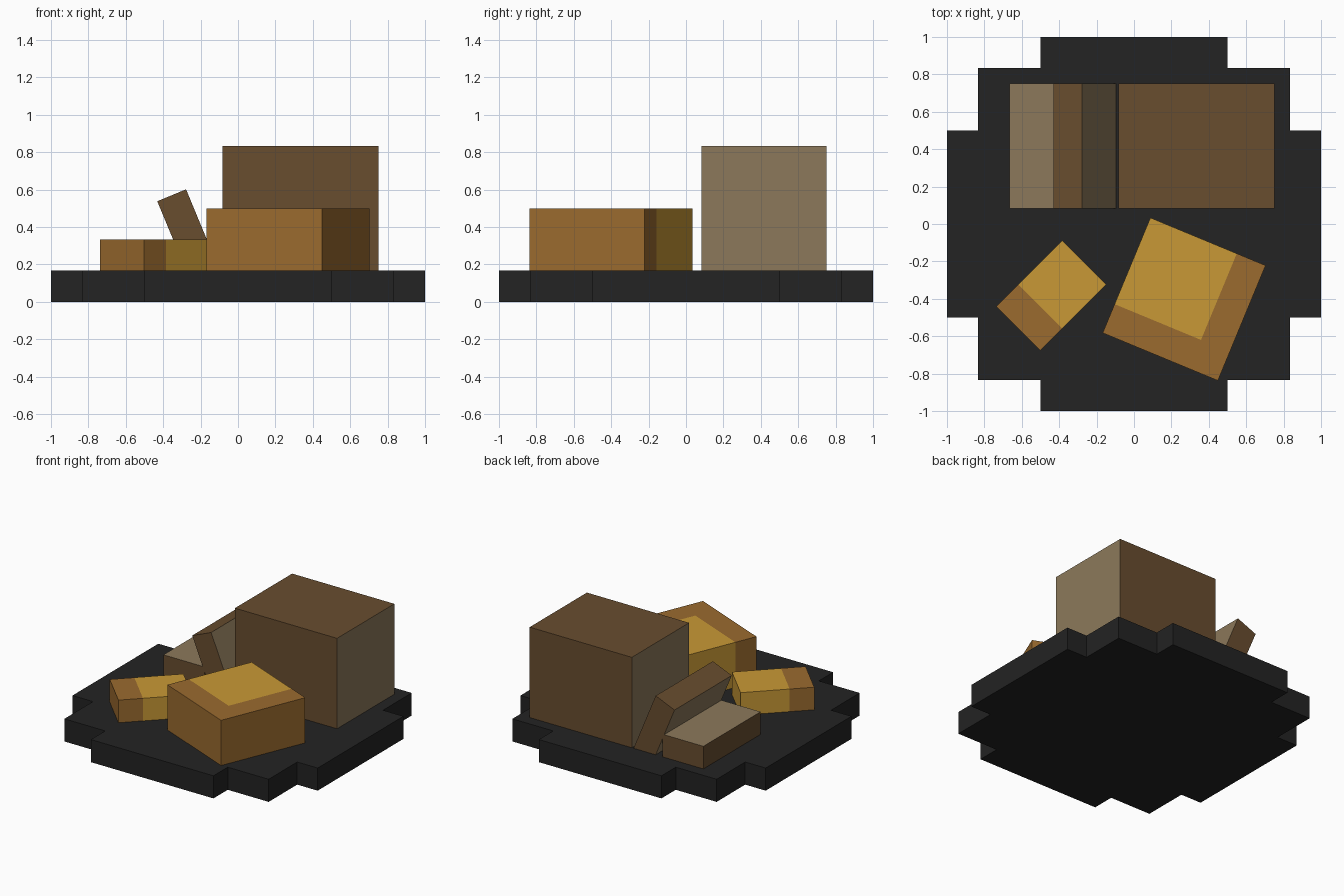
import bpy, bmesh, math
from mathutils import Vector, Matrix

if "Cube" in bpy.data.objects:
    bpy.data.objects.remove(bpy.data.objects["Cube"])


def make_material(name, rgb):
    """Flat material from 0-255 sRGB values."""
    def lin(c):
        c /= 255
        return c / 12.92 if c <= 0.04045 else ((c + 0.055) / 1.055) ** 2.4
    mat = bpy.data.materials.new(name)
    mat.diffuse_color = (*[lin(c) for c in rgb], 1)
    mat.use_nodes = True
    mat.node_tree.nodes["Principled BSDF"].inputs["Base Color"].default_value = mat.diffuse_color
    return mat


BLACK = make_material("charcoal", (35, 35, 35))
BROWN = make_material("dark_brown", (104, 77, 47))
TAN = make_material("tan", (140, 121, 91))
ORANGE = make_material("orange_brown", (155, 107, 47))
GOLD = make_material("gold", (201, 153, 54))


def finish(name, bm, mats, center=(0, 0, 0), axis='Z', angle=0):
    bmesh.ops.recalc_face_normals(bm, faces=bm.faces)
    mesh = bpy.data.meshes.new(name)
    bm.to_mesh(mesh)
    bm.free()
    for m in mats:
        mesh.materials.append(m)
    ob = bpy.data.objects.new(name, mesh)
    ob.matrix_world = Matrix.Translation(center) @ Matrix.Rotation(math.radians(angle), 4, axis)
    bpy.context.collection.objects.link(ob)
    return ob


def box(name, size, center, mats, rule, cuts=(), axis='Z', angle=0):
    """Box with optional plane cuts (point, normal); rule(face) picks the material."""
    bm = bmesh.new()
    bmesh.ops.create_cube(bm, size=1)
    bmesh.ops.scale(bm, vec=size, verts=bm.verts)
    for co, no in cuts:
        bmesh.ops.bisect_plane(bm, geom=bm.verts[:] + bm.edges[:] + bm.faces[:],
                               plane_co=co, plane_no=no)
    bm.normal_update()
    for f in bm.faces:
        f.material_index = int(rule(f))
    return finish(name, bm, mats, center, axis, angle)


# Stepped base plate: one quarter of the outline, turned four times
quarter = [(1, 0.5), (5 / 6, 0.5), (5 / 6, 5 / 6), (0.5, 5 / 6), (0.5, 1)]
bm = bmesh.new()
ring = []
for k in range(4):
    turn = Matrix.Rotation(k * math.pi / 2, 3, 'Z')
    ring += [bm.verts.new(turn @ Vector((x, y, 0))) for x, y in quarter]
base = bm.faces.new(ring)
top = bmesh.ops.extrude_face_region(bm, geom=[base])
bmesh.ops.translate(bm, vec=(0, 0, 1 / 6),
                    verts=[v for v in top["geom"] if isinstance(v, bmesh.types.BMVert)])
finish("base_plate", bm, [BLACK])

# Dark blocks: tan on one pair of opposite faces
def tan_x(f):
    return abs(f.normal.x) > 0.5


def tan_z(f):
    return abs(f.normal.z) > 0.5


box("large_block", (5 / 6, 2 / 3, 2 / 3), (1 / 3, 5 / 12, 0.5), [BROWN, TAN], tan_x)
box("flat_slab", (1 / 3, 2 / 3, 1 / 6), (-0.5, 5 / 12, 0.25), [BROWN, TAN], tan_z)
box("leaning_slab", (1 / 6, 2 / 3, 0.5), (-0.259, 5 / 12, 0.339), [BROWN, TAN], tan_x,
    axis='Y', angle=-22.5)

# Golden blocks: gold on one part, orange-brown on the rest
def gold_corner(f):
    c, n = f.calc_center_median(), f.normal
    return c.x < 1 / 6 and c.y > -1 / 6 and n.x < 0.5 and n.y > -0.5


def gold_end(f):
    return f.calc_center_median().x > -1 / 12


box("large_gold_block", (2 / 3, 2 / 3, 1 / 3), (0.268, -0.402, 1 / 3), [ORANGE, GOLD],
    gold_corner, cuts=[((1 / 6, 0, 0), (1, 0, 0)), ((0, -1 / 6, 0), (0, 1, 0))], angle=-22.5)
box("small_gold_block", (0.5, 1 / 3, 1 / 6), (-0.443, -0.382, 0.25), [ORANGE, GOLD],
    gold_end, cuts=[((-1 / 12, 0, 0), (1, 0, 0))], angle=45)
